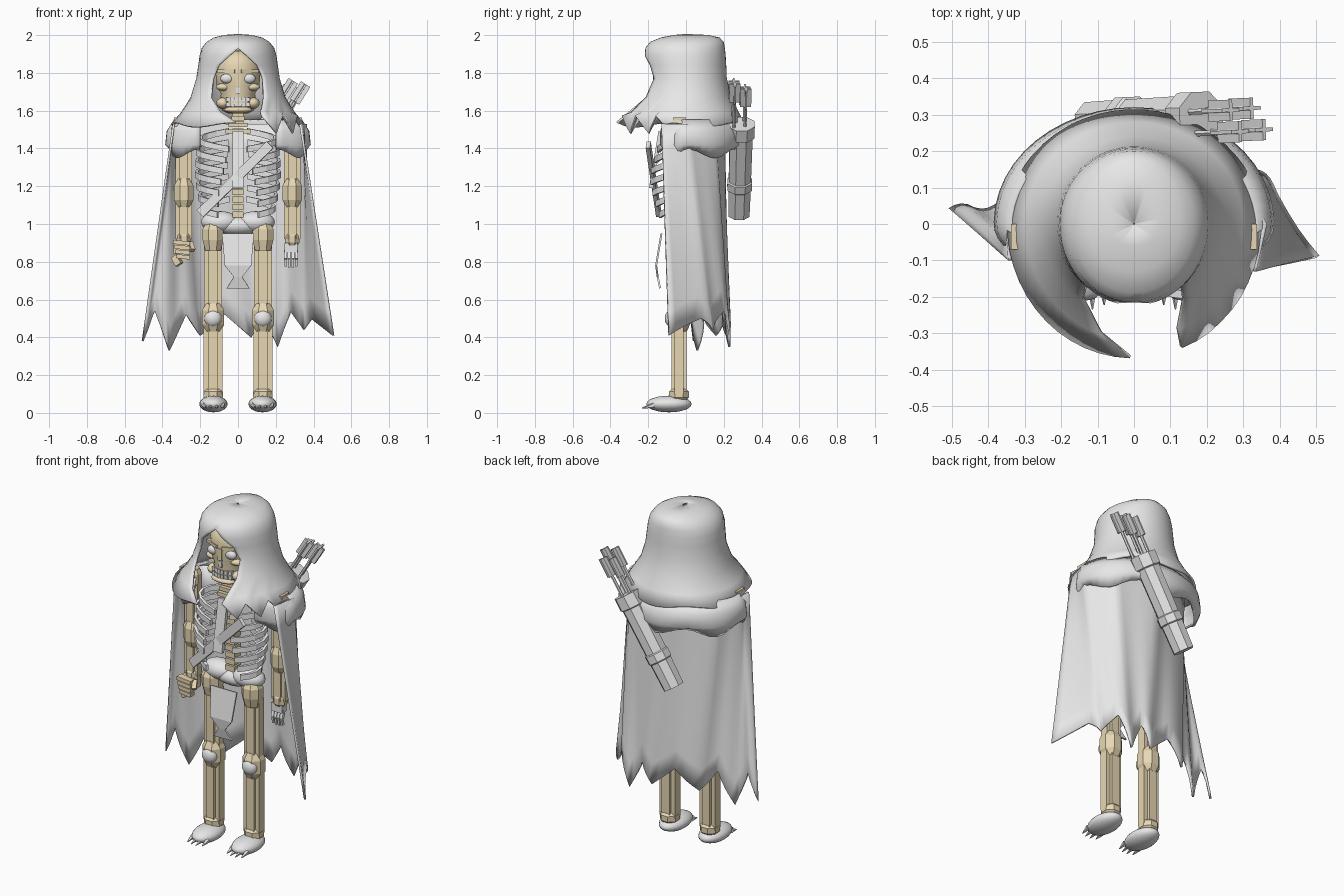
import bpy, bmesh
from math import sin, cos, pi, asin, tau
from mathutils import Vector, Matrix

if "Cube" in bpy.data.objects:
    bpy.data.objects.remove(bpy.data.objects["Cube"], do_unlink=True)


def material(name, rgb):
    m = bpy.data.materials.new(name)
    m.use_nodes = True
    m.diffuse_color = (*rgb, 1)
    m.node_tree.nodes["Principled BSDF"].inputs["Base Color"].default_value = (*rgb, 1)
    return m


GREY = material("pale grey", (0.8, 0.8, 0.8))
BONE = material("old bone", (0.8, 0.68, 0.45))


def finish(bm, name, mat, smooth=False, thick=0):
    bmesh.ops.remove_doubles(bm, verts=bm.verts, dist=0.0005)
    bmesh.ops.recalc_face_normals(bm, faces=bm.faces)
    me = bpy.data.meshes.new(name)
    bm.to_mesh(me)
    bm.free()
    me.materials.append(mat)
    ob = bpy.data.objects.new(name, me)
    bpy.context.collection.objects.link(ob)
    if smooth:
        me.shade_smooth()
    if thick:
        mod = ob.modifiers.new("thickness", "SOLIDIFY")
        mod.thickness, mod.offset = thick, 0
    return ob


def loft(name, rings, mat, closed=True, smooth=False, thick=0):
    bm = bmesh.new()
    vs = [[bm.verts.new(p) for p in ring] for ring in rings]
    n = len(vs[0])
    for a, b in zip(vs, vs[1:]):
        for i in range(n if closed else n - 1):
            j = (i + 1) % n
            bm.faces.new((a[i], a[j], b[j], b[i]))
    if closed:
        bm.faces.new(vs[0])
        bm.faces.new(vs[-1])
    return finish(bm, name, mat, smooth, thick)


def rod(name, p0, p1, profile, mat, sides=8):
    """Turned bar from p0 to p1; profile holds (fraction, radius)."""
    p0, p1 = Vector(p0), Vector(p1)
    q = (p1 - p0).to_track_quat("Z", "Y")
    rings = [[p0.lerp(p1, t) + q @ Vector((r * cos(tau * (k + .5) / sides), r * sin(tau * (k + .5) / sides), 0))
              for k in range(sides)] for t, r in profile]
    return loft(name, rings, mat)


def box(name, centre, size, mat, rot=None):
    bm = bmesh.new()
    m = Matrix.Translation(centre) @ (rot or Matrix()) @ Matrix.Diagonal((*size, 1))
    bmesh.ops.create_cube(bm, size=1, matrix=m)
    return finish(bm, name, mat)


def beam(name, p0, p1, wide, tall, mat):
    d = Vector(p1) - Vector(p0)
    rot = d.to_track_quat("Z", "Y").to_matrix().to_4x4()
    return box(name, (Vector(p0) + Vector(p1)) / 2, (wide, tall, d.length), mat, rot)


def ball(name, centre, scale, mat):
    bm = bmesh.new()
    m = Matrix.Translation(centre) @ Matrix.Diagonal((*scale, 1))
    bmesh.ops.create_uvsphere(bm, u_segments=20, v_segments=12, radius=1, matrix=m)
    return finish(bm, name, mat, True)


def posts(name, x, y, z0, z1, width, mat):
    """Long bone made of a wide middle post and two slim side posts."""
    z, h = (z0 + z1) / 2, z1 - z0
    box(name + "_core", (x, y, z), (width * .52, width * .8, h), mat)
    for k in (-1, 1):
        box(name + "_edge", (x + k * width * .38, y, z), (width * .26, width * .5, h), mat)


def knob(name, x, y, z0, z1, r, mat):
    rod(name, (x, y, z0), (x, y, z1), [(0, r * .7), (.25, r), (.75, r), (1, r * .7)], mat)


def wrap(name, levels, n, jag, thick):
    """Cloth around the body, open in front; levels hold z, half width, front, back, opening."""
    rings = []
    for k, (z, rx, yf, yb, xl, xr) in enumerate(levels):
        a0 = asin(xr / rx)
        a1 = tau - asin(-xl / rx)
        ring = []
        for i in range(n + 1):
            a = a0 + (a1 - a0) * i / n
            y = -cos(a) * (yf if cos(a) > 0 else yb)
            ring.append((rx * sin(a), y, z - (jag(i) if k == 0 else 0)))
        rings.append(ring)
    return loft(name, rings, GREY, False, True, thick)


def along(points, u):
    f = min(u, .99999) * (len(points) - 1)
    i = int(f)
    return Vector(points[i]).lerp(Vector(points[i + 1]), f - i)


# Hood with pointed face opening and ragged front hem
wrap("hood", [(1.525, .345, .365, .31, -.01, .13), (1.59, .295, .315, .275, -.09, .12),
              (1.67, .245, .25, .235, -.14, .135), (1.77, .215, .208, .21, -.13, .13),
              (1.84, .205, .213, .207, -.1, .1), (1.89, .198, .218, .204, -.045, .045),
              (1.93, .186, .21, .2, 0, 0), (1.96, .162, .185, .195, 0, 0),
              (1.982, .125, .13, .175, 0, 0), (1.995, .07, .06, .115, 0, 0), (2, .001, .001, .001, 0, 0)],
     48, lambda i: .045 * (i % 3 - 1) if i < 8 else .012 * sin(i * pi / 5), .012)

# Puffed mantle over the shoulders
wrap("mantle", [(1.375, .355, .14, .285, -.2, .2), (1.42, .38, .155, .315, -.2, .2),
                (1.49, .372, .155, .305, -.2, .2), (1.55, .335, .14, .25, -.2, .2)],
     40, lambda i: .025 * cos((i - 4) * pi / 4), .012)

# Long cape with folds and torn hem
top = [(-.34, -.1, 1.53), (-.345, -.03, 1.53), (-.28, .08, 1.53), (0, .2, 1.53),
       (.27, .15, 1.53), (.36, 0, 1.53), (.33, -.13, 1.53)]
hem = [(-.505, .04, .38), (-.44, .04, .54), (-.365, .06, .33), (-.275, .09, .52), (-.2, .16, .41),
       (-.07, .2, .52), (.07, .22, .4), (.13, .22, .52), (.21, .23, .35), (.28, .2, .54),
       (.35, .14, .44), (.39, .08, .5), (.505, -.09, .41)]
rows = []
for r in range(10):
    t = r / 9
    rows.append([along(top, c / 48).lerp(along(hem, c / 48), t)
                 + Vector((0, .012 * t * sin(c / 48 * tau * 6), 0)) for c in range(49)])
loft("cape", rows, GREY, False, True, .012)

# Skull
rings = []
for z, rx, ry in ((1.585, .055, .09), (1.6, .085, .105), (1.64, .1, .11), (1.69, .092, .108), (1.73, .115, .115),
                  (1.78, .12, .118), (1.84, .118, .12), (1.885, .095, .105), (1.915, .05, .06), (1.92, .01, .01)):
    rings.append([(rx * sin(a), -.055 - ry * cos(a), z) for a in [tau * (k + .5) / 16 for k in range(16)]])
loft("skull", rings, BONE, True, True)
box("nose_hole", (0, -.163, 1.705), (.022, .012, .035), GREY)
box("nose_bridge", (0, -.165, 1.765), (.028, .02, .07), BONE)
for s in (-1, 1):
    ball("eye", (s * .058, -.15, 1.77), (.035, .022, .026), GREY)
    beam("brow", (s * .015, -.172, 1.808), (s * .105, -.13, 1.808), .02, .018, BONE)
    ball("cheekbone", (s * .075, -.125, 1.725), (.042, .03, .02), BONE)
    ball("jaw_corner", (s * .08, -.105, 1.64), (.035, .045, .03), BONE)
for k in range(6):
    for z in (1.633, 1.66):
        box("tooth", ((k - 2.5) * .022, -.157 + abs(k - 2.5) * .007, z), (.018, .03, .022), GREY)
ball("chin", (0, -.14, 1.605), (.075, .035, .018), BONE)

# Spine, neck, sternum
for k in range(14):
    box("vertebra", (0, -.045, 1.05 + k * .04), (.06, .06, .032), BONE)
for k in range(3):
    box("neck_collar", (0, -.08, 1.49 + k * .035), (.13 - k * .03, .05, .022), BONE)
beam("sternum", (0, -.185, 1.19), (0, -.135, 1.49), .06, .022, GREY)

# Ribs
for s in (-1, 1):
    for k in range(7):
        z0, rx = 1.5 - k * .06, (.2, .215, .22, .22, .215, .205, .19)[k]
        ry = (.08, .1, .122, .128, .12, .105, .085)[k]
        rings = []
        for j in range(8):
            a = .25 + j * (2.65 - k * .06) / 7
            ring = []
            for dr, dz in ((-.008, -.016), (.008, -.016), (.008, .016), (-.008, .016)):
                ring.append((s * (rx + dr) * sin(a), -.065 + (ry + dr) * cos(a), z0 - a * .036 + dz))
            rings.append(ring)
        loft("rib", rings, GREY)

# Chest strap
beam("chest_strap", (-.2, -.145, 1.055), (.17, -.2, 1.42), .022, .05, GREY)

# Pelvis and loincloth
for s in (-1, 1):
    ball("pelvis_lobe", (s * .095, -.035, 1.01), (.1, .07, .058), GREY)
ball("pelvis_middle", (0, -.035, .99), (.12, .065, .05), GREY)
loft("loincloth", [[(k * w, y, z) for k in (-1, 0, 1)] for z, y, w in
     ((.95, -.13, .085), (.78, -.158, .07), (.72, -.15, .022), (.66, -.137, .06))], GREY, False, False, .01)

for s in (-1, 1):
    # Leg
    x, y = s * .132, -.037
    rod("hip_joint", (x, y - .015, .86), (x, y - .015, 1), [(0, .045), (.4, .06), (.8, .06), (1, .045)], BONE)
    posts("thigh", x, y, .5, .9, .095, BONE)
    knob("knee_joint", x, y, .43, .58, .063, BONE)
    ball("kneecap", (x, y - .04, .5), (.046, .035, .046), GREY)
    posts("shin", x, y, .1, .47, .1, BONE)
    knob("ankle", x, y, .065, .13, .056, BONE)
    ball("foot", (s * .13, -.09, .047), (.075, .12, .044), GREY)
    for k in range(4):
        cx = s * .13 + (k - 1.5) * .032
        rod("toe_claw", (cx, -.17, .04), (cx, -.24 + abs(k - 1.5) * .012, .026), [(0, .016), (1, .002)], GREY, 5)

    # Arm
    x, y = s * .287, -.01
    box("shoulder_cap", (s * .32, -.035, 1.54), (.035, .07, .05), BONE)
    knob("shoulder_joint", x, y, 1.44, 1.55, .048, BONE)
    posts("upper_arm", x, y, 1.2, 1.47, .085, BONE)
    knob("elbow", x, y, 1.09, 1.24, .055, BONE)
    posts("forearm", x, y, .92, 1.12, .085, BONE)
    knob("wrist", x, y, .885, .955, .042, BONE)

# Right hand closed
box("fist_palm", (-.3, -.015, .875), (.085, .07, .07), BONE)
for k in range(4):
    z = .905 - k * .025
    beam("curled_finger", (-.345 + k * .006, -.065, z), (-.255, -.065, z - .008), .04, .021, BONE)
beam("fist_thumb", (-.255, -.04, .9), (-.24, -.07, .86), .025, .025, BONE)
beam("fist_tip", (-.335, -.03, .83), (-.31, -.04, .785), .04, .035, BONE)

# Left hand hanging open
box("open_palm", (.28, -.015, .875), (.07, .045, .05), GREY)
for k in range(4):
    fx = .252 + k * .019
    beam("finger_base", (fx, -.015, .86), (fx, -.03, .815), .016, .02, GREY)
    beam("finger_tip", (fx, -.03, .815), (fx, -.022, .77 + abs(k - 1.5) * .005), .013, .016, GREY)

# Quiver slung on the back with arrows
low, high = Vector((-.115, .28, 1.05)), Vector((.185, .293, 1.53))
rod("quiver", low, high, [(0, .06), (.28, .063), (.29, .07), (.37, .07), (.38, .063),
                          (.86, .066), (.87, .076), (1, .076)], GREY)
axis = (high - low).normalized()
side = axis.cross(Vector((0, 1, 0)))
for k, (a, b) in enumerate(((-.035, -.04), (.03, -.045), (-.02, .02), (.035, .015))):
    start = high + side * a + Vector((0, b, 0)) - axis * .1
    end = start + axis * (.37 - k * .02)
    rod("arrow_shaft", start, end, [(0, .009), (1, .009)], GREY, 6)
    beam("arrow_feather", end - axis * .11, end, .058, .01, GREY)
    beam("arrow_feather", end - axis * .11, end, .01, .058, GREY)
